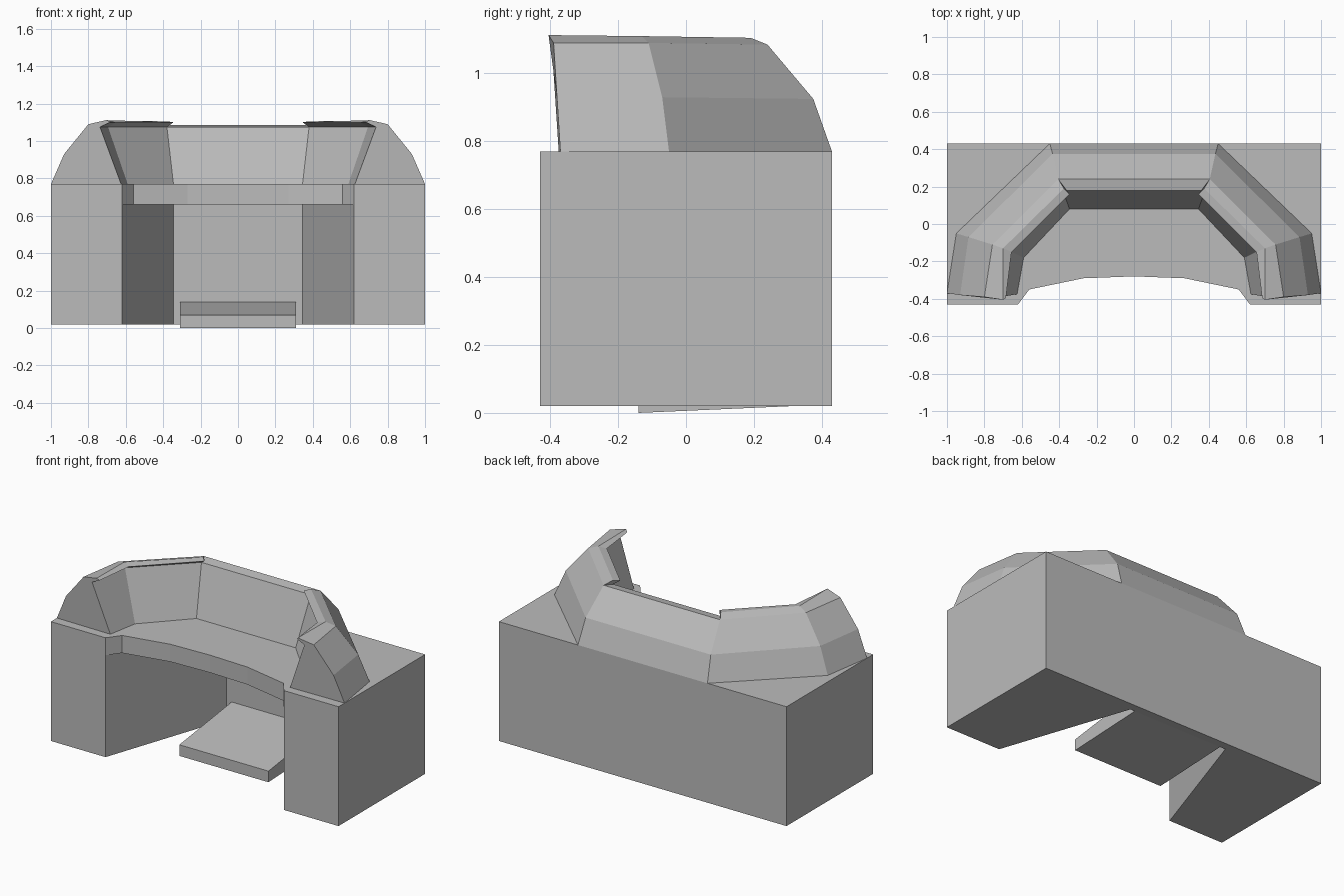
import bpy, bmesh

if "Cube" in bpy.data.objects:
    bpy.data.objects.remove(bpy.data.objects["Cube"])

# Single plain grey
grey = bpy.data.materials.new("plain grey")
grey.use_nodes = True
COLOUR = (0.5, 0.5, 0.5, 1)
grey.diffuse_color = COLOUR
grey.node_tree.nodes["Principled BSDF"].inputs["Base Color"].default_value = COLOUR


def finish(name, bm):
    bmesh.ops.recalc_face_normals(bm, faces=bm.faces)
    mesh = bpy.data.meshes.new(name)
    bm.to_mesh(mesh)
    bm.free()
    mesh.materials.append(grey)
    obj = bpy.data.objects.new(name, mesh)
    bpy.context.collection.objects.link(obj)
    return obj


def mirrored(half):
    """Closed outline from its +x half."""
    return half + [(-x, y) for x, y in reversed(half) if x > 0]


def prism(name, outline, low, high):
    bm = bmesh.new()
    face = bm.faces.new([bm.verts.new((x, y, low)) for x, y in outline])
    moved = bmesh.ops.extrude_face_region(bm, geom=[face])["geom"]
    tops = [v for v in moved if isinstance(v, bmesh.types.BMVert)]
    bmesh.ops.translate(bm, verts=tops, vec=(0, 0, high - low))
    return finish(name, bm)


# Desk body: knee space below, curved front edge above
SIDE, BACK, FLOOR, KNEE, TOP = 1, 0.43, 0.02, 0.66, 0.77
prism("desk_pedestal", mirrored([(0.345, 0.38), (0.62, -BACK), (SIDE, -BACK), (SIDE, BACK)]),
      FLOOR, KNEE)
prism("desk_top", mirrored([(0, -0.28), (0.27, -0.29), (0.56, -0.35), (0.62, -BACK),
                            (SIDE, -BACK), (SIDE, BACK)]), KNEE, TOP)

# Sloping footrest: side profile swept across x
bm = bmesh.new()
rest = [(-0.14, 0), (0.38, 0.023), (0.38, 0.14), (-0.14, 0.07)]
ends = [[bm.verts.new((x, y, z)) for y, z in rest] for x in (-0.31, 0.31)]
for end in ends:
    bm.faces.new(end)
for i in range(4):
    j = (i + 1) % 4
    bm.faces.new([ends[0][i], ends[0][j], ends[1][j], ends[1][i]])
finish("footrest", bm)

# Instrument console: cross-sections from outer foot, over the hood lip, to inner foot
front = [(1, -0.37, TOP), (0.93, -0.38, 0.93), (0.8, -0.39, 1.09), (0.7, -0.405, 1.113),
         (0.685, -0.395, 1.1), (0.738, -0.395, 1.075), (0.625, -0.375, TOP)]
bend = [(0.95, -0.05, TOP), (0.885, -0.07, 0.93), (0.757, -0.11, 1.09), (0.7, -0.13, 1.11),
        (0.655, -0.15, 1.1), (0.695, -0.13, 1.075), (0.59, -0.18, TOP)]
rear = [(0.45, 0.43, TOP), (0.435, 0.375, 0.925), (0.405, 0.24, 1.085), (0.375, 0.19, 1.105),
        (0.345, 0.16, 1.1), (0.38, 0.18, 1.075), (0.345, 0.08, TOP)]

bm = bmesh.new()


def ring(section, sign):
    return [bm.verts.new((sign * x, y, z)) for x, y, z in section]


def bridge(a, b, indices):
    for i, j in zip(indices, indices[1:] + indices[:1]):
        bm.faces.new([a[i], a[j], b[j], b[i]])


rears = []
for sign in (1, -1):
    rings = [ring(s, sign) for s in (front, bend, rear)]
    bridge(rings[0], rings[1], list(range(7)))
    bridge(rings[1], rings[2], list(range(7)))
    bm.faces.new(rings[0])
    # End of the hood above the lower centre section
    bm.faces.new(rings[2][2:6])
    rears.append(rings[2])
bridge(rears[0], rears[1], [0, 1, 2, 5, 6])
finish("instrument_console", bm)
